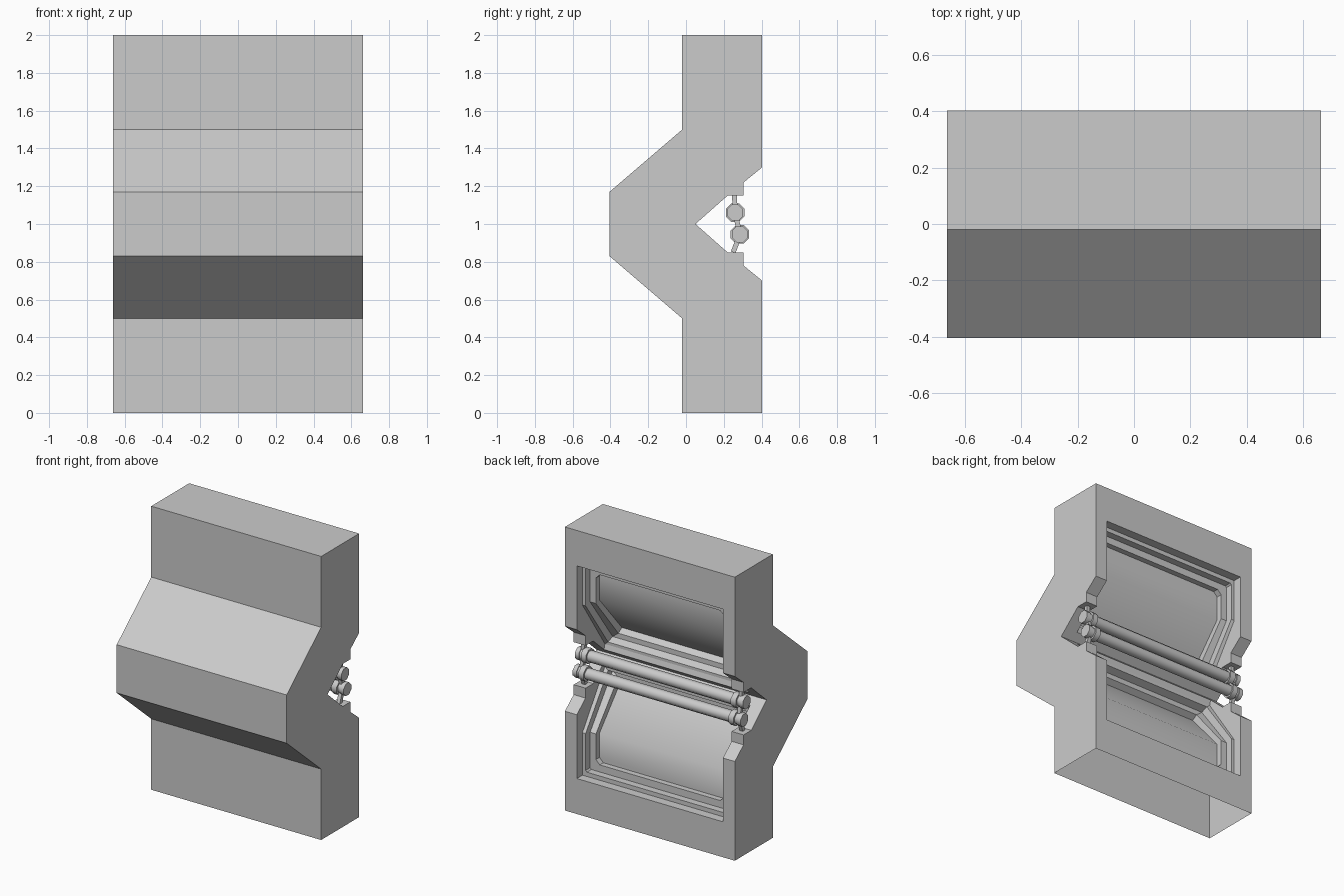
import bpy, bmesh, math
from mathutils import Vector

cube = bpy.data.objects.get("Cube")
if cube:
    bpy.data.objects.remove(cube, do_unlink=True)

grey = bpy.data.materials.new("plain_grey")
grey.use_nodes = True
grey.diffuse_color = (0.6, 0.6, 0.6, 1)
grey.node_tree.nodes["Principled BSDF"].inputs["Base Color"].default_value = (0.6, 0.6, 0.6, 1)

HALF = 0.663    # half width of the housing
OPEN = 0.57     # half width of the rear opening
FRONT = [(-0.02, 2), (-0.02, 1.5), (-0.405, 1.17)]
REAR = [(0.403, 1.75), (0.403, 1.3), (0.305, 1.22), (0.305, 1.15),
        (0.22, 1.15), (0.1, 1.044), (0.05, 1.0)]


def finish(bm, name, angle=None, recalc=True):
    bmesh.ops.remove_doubles(bm, verts=bm.verts, dist=0.0005)
    if recalc:
        bmesh.ops.recalc_face_normals(bm, faces=bm.faces)
    mesh = bpy.data.meshes.new(name)
    bm.to_mesh(mesh)
    bm.free()
    mesh.materials.append(grey)
    obj = bpy.data.objects.new(name, mesh)
    bpy.context.collection.objects.link(obj)
    if angle:
        bpy.ops.object.select_all(action='DESELECT')
        obj.select_set(True)
        bpy.context.view_layer.objects.active = obj
        bpy.ops.object.shade_smooth_by_angle(angle=math.radians(angle))
    return obj


def flip(points, s):
    """Mirror (y, z) points about mid height when s is -1."""
    return [(y, 1 + s * (z - 1)) for y, z in points]


def face(bm, pts):
    clean = []
    for p in map(Vector, pts):
        if not clean or (p - clean[-1]).length > 1e-5:
            clean.append(p)
    if (clean[0] - clean[-1]).length < 1e-5:
        clean.pop()
    if len(clean) > 2:
        bm.faces.new([bm.verts.new(p) for p in clean])


def strip(bm, path, x0, x1):
    for (ya, za), (yb, zb) in zip(path, path[1:]):
        face(bm, [(x0, ya, za), (x1, ya, za), (x1, yb, zb), (x0, yb, zb)])


def ring(w, y, top, bend, low, c, s):
    """Outline of one step: upright part, then a slope running inwards."""
    half = [(w - c, y, top), (w, y, top - c), (w, y, bend), (w, low[0], low[1])]
    pts = half + [(-x, a, z) for x, a, z in reversed(half)]
    return [(x, a, 1 + s * (z - 1)) for x, a, z in pts]


# Steps of the recess: half width, depth, top, bend, lower edge, corner cut
STEPS = [
    (OPEN, 0.34, 1.75, 1.45, (0.09, 1.08), 0),
    (0.545, 0.34, 1.72, 1.45, (0.09, 1.10), 0.01),
    (0.545, 0.29, 1.72, 1.46, (0.04, 1.12), 0.01),
    (0.50, 0.29, 1.67, 1.46, (0.04, 1.155), 0.03),
    (0.50, 0.25, 1.67, 1.47, (0.0, 1.18), 0.03),
]

# Housing: hollow shell, open underneath, with a stepped rear recess
bm = bmesh.new()
front = FRONT + flip(FRONT, -1)[::-1]
rear = [(0.403, 2)] + REAR + flip(REAR, -1)[-2::-1] + [(0.403, 0)]
strip(bm, front, -HALF, HALF)
strip(bm, [front[0], rear[0]], -HALF, HALF)
for side in (-1, 1):
    face(bm, [(side * HALF, y, z) for y, z in front + rear[::-1]])
    strip(bm, rear[1:-1], side * OPEN, side * HALF)
for s in (-1, 1):
    path = flip(REAR, s)
    # solid band beyond the opening
    edge, end = path[0][1], 1 + s
    face(bm, [(x, 0.403, edge) for x in (HALF, OPEN, -OPEN, -HALF)]
         + [(-HALF, 0.403, end), (HALF, 0.403, end)])
    # ridge in the middle of the opening
    strip(bm, path[-2:], -OPEN, OPEN)
    # walls of the opening
    inner = flip([(0.34, 1.75), (0.34, 1.45), (0.09, 1.08)], s)
    for side in (-1, 1):
        face(bm, [(side * OPEN, y, z) for y, z in path[:-1] + inner[::-1]])
    strip(bm, [path[0], inner[0]], -OPEN, OPEN)
    strip(bm, [path[-2], inner[-1]], -OPEN, OPEN)
    # steps
    rings = [ring(*step, s) for step in STEPS]
    for a, b in zip(rings, rings[1:]):
        for i in range(len(a)):
            j = (i + 1) % len(a)
            face(bm, [a[i], a[j], b[j], b[i]])
finish(bm, "housing")

# Smoothly bent panels at the bottom of the recess
for s, name in ((1, "upper_panel"), (-1, "lower_panel")):
    bm = bmesh.new()
    r = ring(*STEPS[-1], s)
    for ids in ((0, 1, 2, 5, 6, 7), (2, 3, 4, 5)):
        face(bm, [r[i] for i in ids])
    for f in bm.faces:
        f.normal_update()
        if f.normal.y < 0:
            f.normal_flip()
    finish(bm, name, 60, recalc=False)


# Tubes with collars and end caps
def barrel(bm, x0, x1, radius, y, z):
    loops = []
    for x in (x0, x1):
        loops.append([(x, y + radius * math.cos(a), z + radius * math.sin(a))
                      for a in (math.pi / 8 + k * math.pi / 4 for k in range(8))])
        face(bm, loops[-1])
    for i in range(8):
        j = (i + 1) % 8
        face(bm, [loops[0][i], loops[0][j], loops[1][j], loops[1][i]])


TUBES = {"upper_tube": (0.26, 1.06), "lower_tube": (0.285, 0.945)}
for name, (y, z) in TUBES.items():
    bm = bmesh.new()
    barrel(bm, -0.63, 0.63, 0.04, y, z)
    for side in (-1, 1):
        barrel(bm, side * 0.565, side * 0.605, 0.053, y, z)
        barrel(bm, side * 0.625, side * 0.655, 0.046, y, z)
    finish(bm, name, 50)


# Thin brackets that hold the tubes at both ends
def bracket(bm, a, b, x, width=0.026):
    a, b = Vector(a), Vector(b)
    d = (b - a).normalized() * width / 2
    n = Vector((-d.y, d.x))
    corners = [a + n, b + n, b - n, a - n]
    loops = [[(x + t, p.x, p.y) for p in corners] for t in (-0.013, 0.013)]
    face(bm, loops[0])
    face(bm, loops[1])
    for i in range(4):
        j = (i + 1) % 4
        face(bm, [loops[0][i], loops[0][j], loops[1][j], loops[1][i]])


for side, name in ((1, "left_brackets"), (-1, "right_brackets")):
    bm = bmesh.new()
    x = side * 0.615
    up, low = TUBES.values()
    bracket(bm, (0.257, 1.152), up, x)
    bracket(bm, up, low, x)
    bracket(bm, low, (0.25, 0.85), x)
    finish(bm, name)
